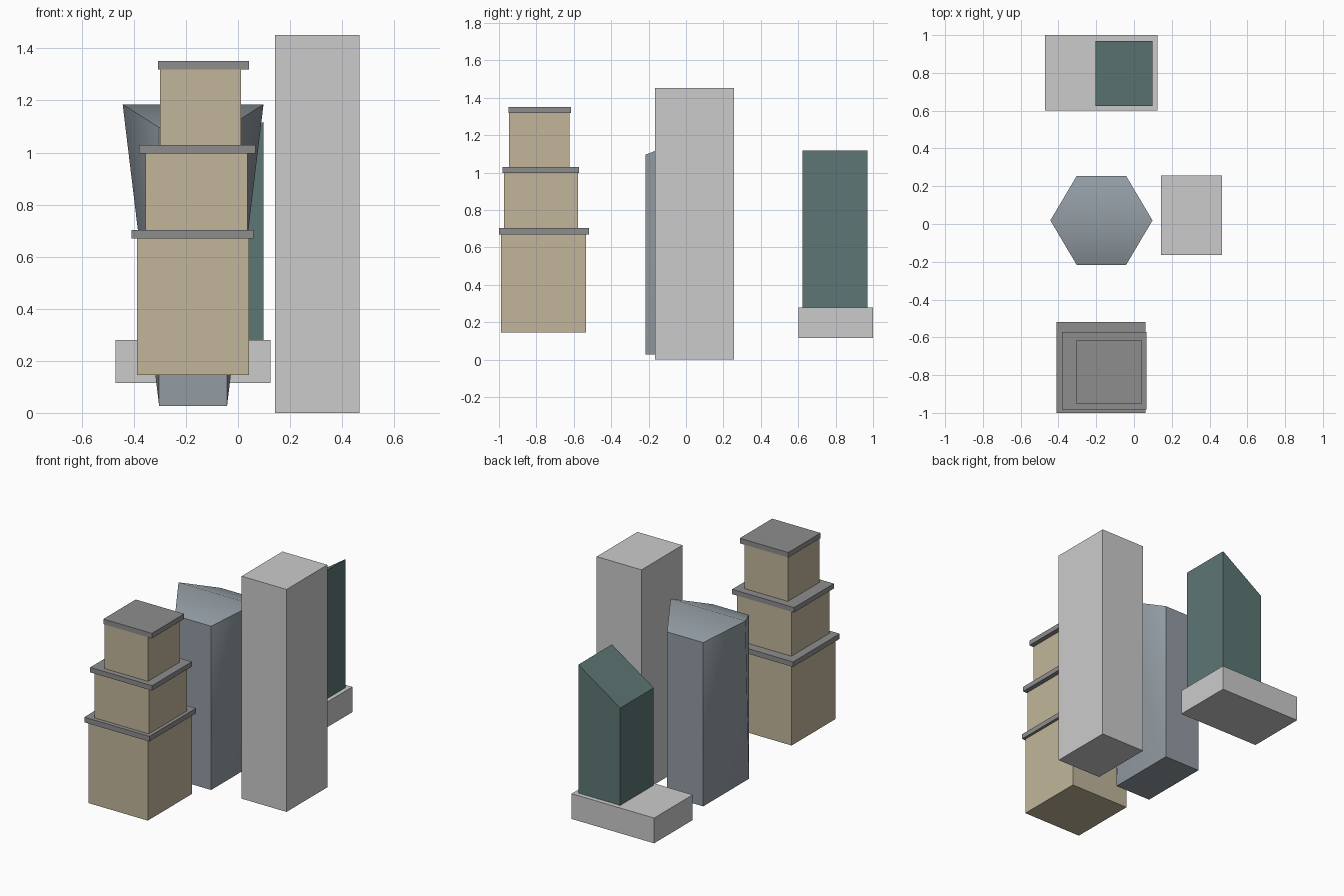
import bpy, bmesh
from math import radians

if "Cube" in bpy.data.objects:
    bpy.data.objects.remove(bpy.data.objects["Cube"])


def material(name, rgb):
    m = bpy.data.materials.new(name)
    m.diffuse_color = (*rgb, 1)
    m.use_nodes = True
    m.node_tree.nodes["Principled BSDF"].inputs["Base Color"].default_value = m.diffuse_color
    return m


def mesh_object(name, verts, faces, mat=None):
    me = bpy.data.meshes.new(name)
    me.from_pydata(verts, [], faces)
    bm = bmesh.new()
    bm.from_mesh(me)
    bmesh.ops.recalc_face_normals(bm, faces=bm.faces)
    bm.to_mesh(me)
    bm.free()
    ob = bpy.data.objects.new(name, me)
    bpy.context.collection.objects.link(ob)
    if mat:
        me.materials.append(mat)
    return ob


def block(name, x, y, z, mat=None, right_top=None):
    """Box from ranges; right_top gives the +x side its own height."""
    zr = z[1] if right_top is None else right_top
    verts = [(x[0], y[0], z[0]), (x[1], y[0], z[0]), (x[1], y[1], z[0]), (x[0], y[1], z[0]),
             (x[0], y[0], z[1]), (x[1], y[0], zr), (x[1], y[1], zr), (x[0], y[1], z[1])]
    faces = [(0, 3, 2, 1), (4, 5, 6, 7)] + [(i, (i + 1) % 4, (i + 1) % 4 + 4, i + 4) for i in range(4)]
    return mesh_object(name, verts, faces, mat)


tan = material("tan_wall", (0.54, 0.47, 0.33))
dark = material("dark_ledge", (0.27, 0.27, 0.27))
green = material("green_glass", (0.11, 0.185, 0.176))
slate = material("slate_glass", (0.29, 0.335, 0.37))

# Plain slab tower
block("plain_tower", (0.142, 0.466), (-0.165, 0.256), (0, 1.452))

# Stepped tower: three tiers, each capped by a ledge
tiers = [((-0.388, 0.042), (-0.99, -0.535), (0.145, 0.67)),
         ((-0.356, 0.037), (-0.973, -0.578), (0.703, 0.997)),
         ((-0.300, 0.012), (-0.946, -0.622), (1.029, 1.319))]
ledges = [((-0.410, 0.060), (-1.0, -0.518), (0.67, 0.703)),
          ((-0.380, 0.067), (-0.982, -0.572), (0.997, 1.029)),
          ((-0.307, 0.043), (-0.950, -0.616), (1.319, 1.352))]
for i, (tier, ledge) in enumerate(zip(tiers, ledges), 1):
    block(f"stepped_tier_{i}", *tier, tan)
    block(f"stepped_ledge_{i}", *ledge, dark)

# Slant-roofed tower on its podium
block("podium", (-0.47, 0.125), (0.602, 1.0), (0.115, 0.28))
block("slant_roof_tower", (-0.204, 0.098), (0.624, 0.97), (0.28, 0.915), green, right_top=1.118)

# Ridged tower: rectangular foot flaring to pointed sides at the roof ridge
x0, x1, y0, y1 = -0.303, -0.042, -0.217, 0.255
zb, zt = 0.027, 1.096
verts = [(x0, y0, zb), (x1, y0, zb), (x1, y1, zb), (x0, y1, zb),
         (x0, y0, zt), (x1, y0, zt), (x1, y1, zt), (x0, y1, zt),
         (-0.443, 0.019, 1.185), (0.098, 0.019, 1.185)]
faces = [(0, 3, 2, 1), (0, 1, 5, 4), (2, 3, 7, 6),      # foot, front, back
         (4, 5, 9, 8), (8, 9, 6, 7),                    # roof halves
         (0, 4, 8), (0, 8, 3), (3, 8, 7),               # left side
         (1, 9, 5), (1, 2, 9), (2, 6, 9)]               # right side
ridged = mesh_object("ridged_tower", verts, faces, slate)
bpy.context.view_layer.objects.active = ridged
ridged.select_set(True)
bpy.ops.object.shade_smooth_by_angle(angle=radians(50))
